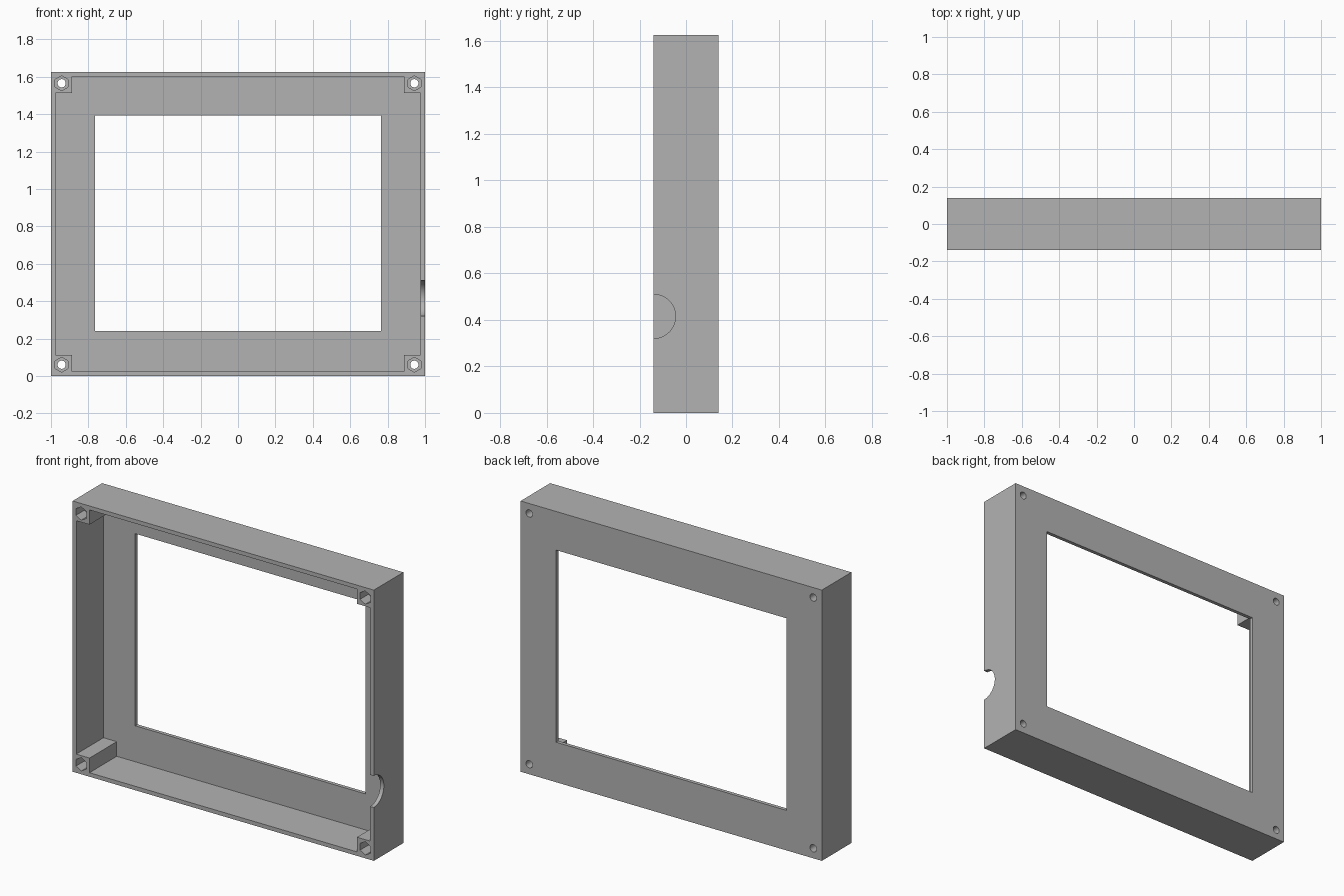
import bpy, bmesh, math
from mathutils import Matrix, Vector

cube = bpy.data.objects.get("Cube")
if cube:
    bpy.data.objects.remove(cube, do_unlink=True)

W, D, H = 1.0, 0.14, 1.625          # half width, half depth, height
WALL, PLATE = 0.024, 0.022          # side wall and back panel thickness
POST_X, POST_Z = 0.888, 0.112       # inner edges of the corner posts
SCREW_X, SCREW_Z = 0.943, 0.06
MID = H / 2

grey = bpy.data.materials.new("plain grey")
grey.use_nodes = True
grey.diffuse_color = (0.45, 0.45, 0.45, 1)
grey.node_tree.nodes["Principled BSDF"].inputs["Base Color"].default_value = (0.45, 0.45, 0.45, 1)


def prism(name, outline, y0, y1):
    """Extrude an (x, z) outline from y0 to y1."""
    bm = bmesh.new()
    face = bm.faces.new([bm.verts.new((x, y0, z)) for x, z in outline])
    ext = bmesh.ops.extrude_face_region(bm, geom=[face])
    moved = [v for v in ext["geom"] if isinstance(v, bmesh.types.BMVert)]
    bmesh.ops.translate(bm, verts=moved, vec=Vector((0, y1 - y0, 0)))
    bmesh.ops.recalc_face_normals(bm, faces=bm.faces)
    mesh = bpy.data.meshes.new(name)
    bm.to_mesh(mesh)
    bm.free()
    ob = bpy.data.objects.new(name, mesh)
    bpy.context.collection.objects.link(ob)
    return ob


def rect(x, z0, z1):
    return [(-x, z0), (x, z0), (x, z1), (-x, z1)]


def ring(cx, cz, r, n, turn=0.0):
    return [(cx + r * math.cos(turn + math.tau * i / n),
             cz + r * math.sin(turn + math.tau * i / n)) for i in range(n)]


# Outer block of the enclosure
case = prism("display_case", rect(W, 0, H), -D, D)
case.data.materials.append(grey)
cutters = []

# Cavity outline: a rectangle with stepped corners that leaves four posts
quarter = [(W - WALL, MID - POST_Z), (POST_X, MID - POST_Z), (POST_X, MID - WALL)]
outline = []
for sx, sz in ((1, 1), (-1, 1), (-1, -1), (1, -1)):
    pts = [(sx * x, MID + sz * z) for x, z in quarter]
    outline += pts if sx * sz > 0 else pts[::-1]
cutters.append(prism("cavity_cutter", outline, -D - 0.1, D - PLATE))

# Screen window through the back panel
cutters.append(prism("window_cutter", rect(0.765, 0.24, 1.393), 0, D + 0.1))

# Screw holes with hexagonal nut pockets
for sx in (-1, 1):
    for z in (SCREW_Z, H - SCREW_Z):
        cutters.append(prism("screw_cutter", ring(sx * SCREW_X, z, 0.022, 24), -D - 0.1, D + 0.1))
        cutters.append(prism("nut_cutter", ring(sx * SCREW_X, z, 0.04, 6, math.pi / 6),
                             -D - 0.1, -D + 0.08))

# Half-round cable notch in the left wall
notch = prism("notch_cutter", ring(0, 0, 0.095, 48), -0.05, 0.05)
notch.data.transform(Matrix.Translation((W, -D, 0.415)) @ Matrix.Rotation(math.pi / 2, 4, "Z"))
cutters.append(notch)

# Cut everything out, bake the result and drop the cutters
for c in cutters:
    c.hide_render = True
    mod = case.modifiers.new(c.name, "BOOLEAN")
    mod.operation = "DIFFERENCE"
    mod.solver = "EXACT"
    mod.object = c
bpy.context.view_layer.update()
baked = bpy.data.meshes.new_from_object(case.evaluated_get(bpy.context.evaluated_depsgraph_get()))
case.modifiers.clear()
case.data = baked
baked.materials.clear()
baked.materials.append(grey)
for p in baked.polygons:
    p.material_index = 0
for c in cutters:
    bpy.data.objects.remove(c, do_unlink=True)

# Smooth the round holes, keep the box edges sharp
bpy.ops.object.select_all(action="DESELECT")
case.select_set(True)
bpy.context.view_layer.objects.active = case
bpy.ops.object.shade_smooth_by_angle(angle=math.radians(30))
